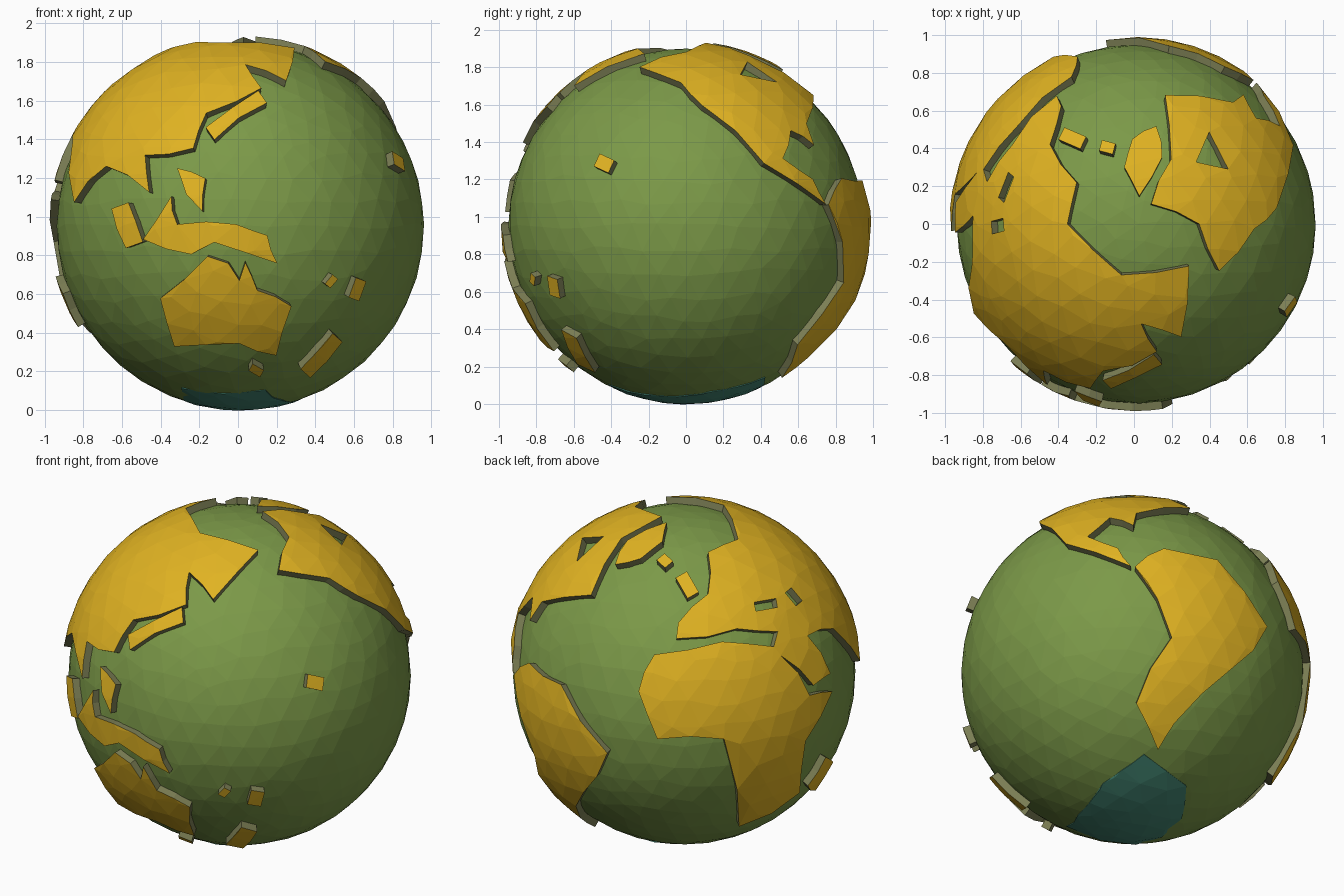
import bpy, bmesh, random
from math import radians, sin, cos, sqrt
from mathutils import Vector
from mathutils.geometry import delaunay_2d_cdt

if "Cube" in bpy.data.objects:
    bpy.data.objects.remove(bpy.data.objects["Cube"])

random.seed(4)
SEA, LAND, ICE, ROOT = 0.95, 0.99, 0.953, 0.92
CENTRE = Vector((0.012, 0, SEA))

# Viewing directions: azimuth from the front, elevation, disc centre, scale
VIEWS = {
    'front': (0, 0, 241, 228, 193),
    'right': (90, 0, 686, 228, 187),
    'top': (0, 90, 1137, 225, 189),
    'back': (215, 25, 682, 672, 181),
    'below': (145, -25, 1133, 672, 181),
}


def material(name, *colour):
    m = bpy.data.materials.new(name)
    m.diffuse_color = (*colour, 1)
    m.use_nodes = True
    m.node_tree.nodes["Principled BSDF"].inputs["Base Color"].default_value = m.diffuse_color
    return m


GREEN = material("sea green", 0.2, 0.32, 0.065)
GOLD = material("land gold", 0.75, 0.45, 0.016)
CLIFF = material("cliff olive", 0.2, 0.21, 0.09)
TEAL = material("ice teal", 0.06, 0.25, 0.18)


def trace(view, *points):
    """Corners on the disc of one view become directions on the globe."""
    az, el, cx, cy, s = VIEWS[view]
    a, e = radians(az), radians(el)
    right = Vector((cos(a), sin(a), 0))
    toward = Vector((sin(a) * cos(e), -cos(a) * cos(e), sin(e)))
    up = toward.cross(right)
    out = []
    for px, py in points:
        u, v = (px - cx) / s, (cy - py) / s
        w = sqrt(max(0, LAND ** 2 - u * u - v * v))
        out.append((right * u + up * v + toward * w).normalized())
    return out


def lozenge(view, x, y, length, width, tilt):
    """Slanted block outline: centre, length, width and tilt on a view disc."""
    c, s = cos(radians(tilt)), sin(radians(tilt))
    box = [(i * length / 2, j * width / 2) for i, j in ((-1, -1), (1, -1), (1, 1), (-1, 1))]
    return trace(view, *[(x + p * c + q * s, y - p * s + q * c) for p, q in box])


def ragged(loop):
    """Break long shores with a slightly displaced midpoint."""
    out = []
    for a, b in zip(loop, loop[1:] + loop[:1]):
        out.append(a)
        if (b - a).length > 0.15:
            out.append(((a + b) / 2 + (b - a).cross(a) * random.uniform(-0.07, 0.07)).normalized())
    return out


def inside(p, loops):
    odd = False
    for loop in loops:
        for a, b in zip(loop, loop[1:] + loop[:1]):
            if (a.y > p.y) != (b.y > p.y) and p.x < a.x + (b.x - a.x) * (p.y - a.y) / (b.y - a.y):
                odd = not odd
    return odd


def finish(bm, name, *mats):
    mesh = bpy.data.meshes.new(name)
    bm.to_mesh(mesh)
    bm.free()
    for m in mats:
        mesh.materials.append(m)
    obj = bpy.data.objects.new(name, mesh)
    obj.location = CENTRE
    bpy.context.collection.objects.link(obj)


def plate(name, outline, holes=(), radius=LAND, mats=(GOLD, CLIFF)):
    """Faceted plate on the globe with walls going down into the sea."""
    outline = ragged(outline)
    c = sum(outline, Vector()).normalized()
    a = c.orthogonal().normalized()
    b = c.cross(a)
    flat = lambda p: Vector((p.dot(a), p.dot(b))) / (1 + p.dot(c))
    loops = [[flat(p) for p in loop] for loop in (outline, *holes)]
    pts, edges = [], []
    for loop in loops:
        n, k = len(pts), len(loop)
        edges += [(n + i, n + (i + 1) % k) for i in range(k)]
        pts += loop
    rim = list(pts)
    for g in GRID:
        if g.dot(c) > -0.5:
            q = flat(g)
            if inside(q, loops) and min((q - r).length for r in rim) > 0.02:
                pts.append(q)
    verts, _, faces, *_ = delaunay_2d_cdt(pts, edges, [], 0, 1e-6)
    bm = bmesh.new()
    bv = []
    for q in verts:
        d = q.length_squared
        bv.append(bm.verts.new((a * (2 * q.x) + b * (2 * q.y) + c * (1 - d)) / (1 + d) * radius))
    for f in faces:
        if inside(sum((verts[i] for i in f), Vector((0, 0))) / len(f), loops):
            bm.faces.new([bv[i] for i in f])
    bmesh.ops.delete(bm, geom=[v for v in bm.verts if not v.link_faces], context='VERTS')
    shore = [e for e in bm.edges if e.is_boundary]
    for g in bmesh.ops.extrude_edge_only(bm, edges=shore)['geom']:
        if isinstance(g, bmesh.types.BMVert):
            g.co *= ROOT / radius
        elif isinstance(g, bmesh.types.BMFace):
            g.material_index = 1
    finish(bm, name, *mats)


# Sea: icosphere with slightly irregular facets
bm = bmesh.new()
bmesh.ops.create_icosphere(bm, subdivisions=4, radius=SEA)
for v in bm.verts:
    v.co = (v.co + Vector([random.uniform(-0.02, 0.02) for _ in range(3)])).normalized() * SEA
GRID = [v.co.normalized() for v in bm.verts]
finish(bm, "sea_globe", GREEN)

# Largest continent: west shore, arctic shore, east shore, southern gulfs
plate("eastern_continent",
      trace('back', (737, 826), (722, 738), (655, 738), (636, 690), (652, 653), (720, 640), (772, 645),
            (776, 630), (735, 627), (674, 637), (676, 621), (706, 592), (706, 550))
      + trace('top', (1068, 225), (1122, 276), (1190, 267), (1182, 338), (1142, 325))
      + trace('front', (262, 90), (207, 115), (194, 150), (146, 157), (150, 194), (107, 168), (75, 204))
      + trace('back', (832, 627), (806, 634), (829, 672), (812, 684), (779, 654), (808, 694), (831, 690),
              (804, 740), (798, 792)),
      [lozenge('back', 764, 603, 22, 9, 10), lozenge('back', 792, 595, 17, 8, -50)])

# North-western continent with its bay
plate("north_western_continent",
      trace('top', (1166, 96), (1172, 160), (1152, 205), (1200, 225), (1220, 272), (1255, 230))
      + trace('right', (702, 107), (764, 165), (826, 206), (813, 181), (783, 160))
      + trace('below', (1097, 525), (1120, 533), (1124, 519)),
      [trace('top', (1197, 163), (1210, 133), (1229, 170))])

# South-western continent
plate("south_western_continent", trace(
    'below', (1120, 578), (1150, 557), (1205, 565), (1258, 630), (1220, 678), (1165, 735), (1150, 762),
    (1125, 718), (1158, 650)))

# Southern continent
plate("southern_continent", trace(
    'front', (161, 300), (208, 258), (229, 265), (240, 282), (246, 264), (258, 292), (292, 308),
    (277, 357), (240, 345), (175, 348)))

# Polar ice, almost flush with the sea
plate("polar_ice",
      trace('below', (1137, 770), (1185, 798), (1185, 828)) + trace('front', (180, 396), (267, 398))
      + trace('below', (1076, 830), (1097, 800)), radius=ICE, mats=(TEAL, TEAL))

# Larger islands
plate("equator_island_chain", trace(
    'front', (144, 241), (172, 198), (178, 226), (237, 226), (268, 237), (278, 265), (215, 244), (192, 256)))
plate("tropical_island", trace('front', (178, 170), (206, 180), (203, 213), (187, 196)))
plate("northern_island", trace('top', (1133, 140), (1157, 127), (1163, 158), (1140, 197), (1125, 168)))

# Small islands as slanted blocks
for name, *block in (
        ("strait_island", 'front', 128, 227, 42, 18, -70),
        ("east_coast_island", 'front', 237, 117, 64, 15, 35),
        ("south_islet", 'front', 257, 372, 13, 8, -30),
        ("south_east_island", 'front', 322, 357, 48, 13, 48),
        ("coral_island", 'front', 358, 291, 21, 11, 70),
        ("coral_islet", 'front', 332, 283, 12, 7, 50),
        ("ocean_islet", 'right', 604, 165, 16, 14, -25),
        ("north_islet", 'top', 1108, 148, 14, 11, -15),
        ("north_sea_island", 'back', 685, 583, 24, 13, -60),
        ("south_west_island", 'back', 819, 773, 34, 9, 58)):
    plate(name, lozenge(*block))
